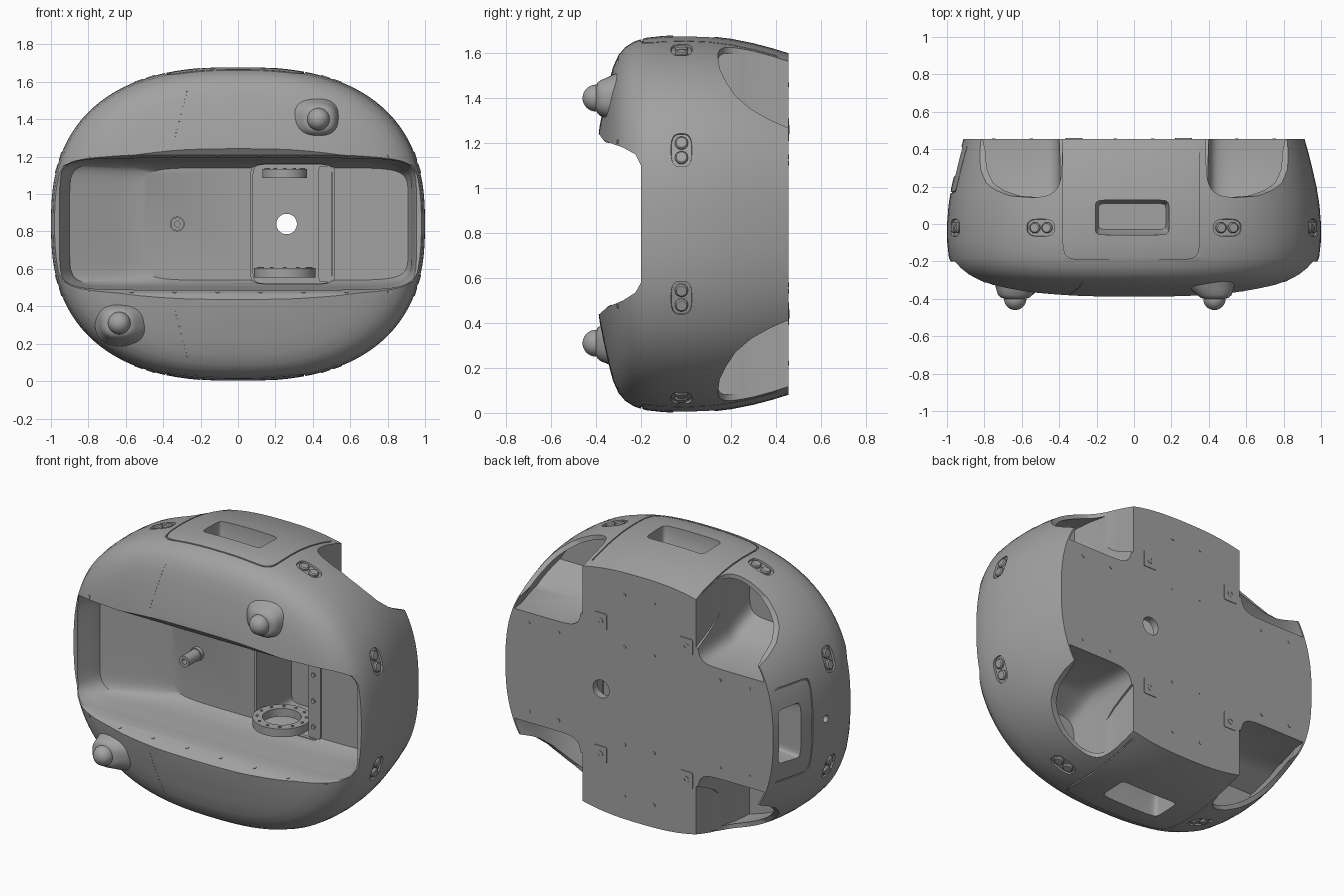
import bpy, bmesh, math
from mathutils import Matrix, Vector

if "Cube" in bpy.data.objects:
    bpy.data.objects.remove(bpy.data.objects["Cube"])

MID = 0.84
GREY = (0.36, 0.36, 0.36, 1)
mat = bpy.data.materials.new("shell grey")
mat.use_nodes = True
mat.diffuse_color = GREY
mat.node_tree.nodes["Principled BSDF"].inputs["Base Color"].default_value = GREY

FRONT = Matrix(((1, 0, 0, 0), (0, 0, 1, 0), (0, 1, 0, MID), (0, 0, 0, 1)))


def facing(loc, direction):
    q = Vector(direction).to_track_quat('Z', 'Y')
    return Matrix.Translation(loc) @ q.to_matrix().to_4x4()


def finish(name, bm):
    bmesh.ops.recalc_face_normals(bm, faces=bm.faces)
    me = bpy.data.meshes.new(name)
    bm.to_mesh(me)
    bm.free()
    me.materials.append(mat)
    ob = bpy.data.objects.new(name, me)
    bpy.context.collection.objects.link(ob)
    return ob


def smooth(ob, angle=32):
    bpy.ops.object.select_all(action='DESELECT')
    ob.select_set(True)
    bpy.context.view_layer.objects.active = ob
    bpy.ops.object.shade_smooth_by_angle(angle=math.radians(angle))
    return ob


def loft(name, rings, matrix=FRONT, n=2.0, seg=32, closed=False):
    """Rings are (depth, half u, half v, centre u, centre v)."""
    bm = bmesh.new()
    loops = []
    for d, hu, hv, *c in rings:
        cu, cv = c or (0, 0)
        loop = []
        for i in range(seg):
            a = math.tau * (i + 0.5) / seg
            u = math.copysign(abs(math.cos(a)) ** (2 / n), math.cos(a))
            v = math.copysign(abs(math.sin(a)) ** (2 / n), math.sin(a))
            loop.append(bm.verts.new(matrix @ Vector((cu + hu * u, cv + hv * v, d))))
        loops.append(loop)
    pairs = list(zip(loops, loops[1:]))
    if closed:
        pairs.append((loops[-1], loops[0]))
    else:
        bm.faces.new(loops[0])
        bm.faces.new(loops[-1])
    for a, b in pairs:
        for i in range(seg):
            j = (i + 1) % seg
            bm.faces.new((a[i], a[j], b[j], b[i]))
    return finish(name, bm)


def prism(name, points, x0, x1):
    """Extrude a y-z outline along x."""
    bm = bmesh.new()
    face = bm.faces.new([bm.verts.new((x0, y, z)) for y, z in points])
    new = bmesh.ops.extrude_face_region(bm, geom=[face])["geom"]
    verts = [g for g in new if isinstance(g, bmesh.types.BMVert)]
    bmesh.ops.translate(bm, verts=verts, vec=(x1 - x0, 0, 0))
    return finish(name, bm)


def cut(ob, cutter, operation='DIFFERENCE'):
    mod = ob.modifiers.new("cut", 'BOOLEAN')
    mod.operation, mod.solver, mod.object = operation, 'EXACT', cutter
    bpy.context.view_layer.objects.active = ob
    bpy.ops.object.modifier_apply(modifier=mod.name)
    bpy.data.objects.remove(cutter)
    return ob


def tube(name, matrix, r, inner, d0, d1, n=2.0):
    return smooth(loft(name, [(d0, r, r), (d1, r, r), (d1, inner, inner), (d0, inner, inner)],
                       matrix, n, closed=True))


# Rounded outer shell, also used shrunken for hollows and shallow seams
def body(name, back, inset=0):
    rings = [(back, .912, .76), (.38, .933, .783), (.3, .953, .804), (.2, .976, .824),
             (.1, .992, .836), (0, 1, .84), (-.1, .999, .837), (-.18, .99, .828),
             (-.23, .967, .812), (-.27, .928, .787), (-.3, .88, .752), (-.325, .82, .697),
             (-.345, .75, .62), (-.365, .67, .53), (-.385, .55, .43), (-.392, .42, .37)]
    return loft(name, [(y, a - inset, b - inset) for y, a, b in rings], n=2.5, seg=112)


def seam(matrix, hu, hv, cu, cv, d0, d1, w=0.007):
    frame = loft("seam", [(d0, hu, hv, cu, cv), (d1, hu, hv, cu, cv),
                          (d1, hu - w, hv - w, cu, cv), (d0, hu - w, hv - w, cu, cv)],
                 matrix, 12, 48, True)
    return cut(frame, body("seam_floor", .7, .008))


shell = body("outer_shell", .455)

# Front opening with sloping lips, then the tray
cut(shell, prism("front_notch", [(-.6, 1.26), (-.39, 1.245), (-.365, 1.21), (-.28, 1.18),
                                 (-.225, 1.15), (-.2, 1.1), (-.2, .58), (-.225, .535),
                                 (-.28, .5), (-.35, .47), (-.39, .435), (-.6, .42)], -1.2, 1.2))
cut(shell, loft("tray", [(-.5, .96, .352), (-.22, .96, .352), (-.17, .945, .345),
                         (-.12, .927, .34, .01, 0), (-.06, .915, .335, .015, 0),
                         (.03, .785, .322, .14, 0), (.075, .71, .30, .2, 0)], n=9, seg=64))
cut(shell, loft("instrument_bay", [(-.1, .215, .32, .292, 0), (.41, .215, .32, .292, 0)],
                n=14, seg=48))
cut(shell, loft("back_hole", [(.3, .055, .055, .26, 0), (.6, .055, .055, .26, 0)]))

# Wheel wells at the four back corners: a curved opening through the shell, hollow within
well = [(.14, .9), (.14, .76), (.15, .69), (.18, .63), (.22, .57), (.29, .51), (.37, .465),
        (.46, .425), (.6, .4), (.6, .9)]
for sx in (-1, 1):
    for sz in (-1, 1):
        opening = prism("well_opening", [(y, MID + sz * z) for y, z in well],
                        sx * .3, sx * 1.25)
        rounding = loft("well_rounding", [(-1, .5, .5, sx * .885, .64),
                                          (3, .5, .5, sx * .885, .64)],
                        Matrix.Identity(4), 9, 64)
        cut(shell, cut(opening, rounding, 'INTERSECT'))
        hollow = loft("well_hollow", [(-.03, .45, .45, sx * .86, sz * .9),
                                      (.1, .45, .5, sx * .85, sz * .88),
                                      (.16, .45, .5, sx * .845, sz * .845),
                                      (.6, .45, .5, sx * .845, sz * .835)], n=11, seg=64)
        cut(shell, cut(hollow, body("hollow_limit", .7, .025), 'INTERSECT'))

# Panels and grips, top and bottom
for s in (-1, 1):
    lid = Matrix.Translation((0, 0, MID)) @ Matrix.Diagonal((1, 1, s, 1))
    cut(shell, seam(lid, .375, .4, -.015, .2, .7, 1))
    cut(shell, loft("grip", [(.7, .18, .07, -.01, .04), (.76, .195, .092, -.01, .035),
                             (1, .2, .095, -.01, .035)], lid, 10, 48))

# Side panel and socket on one side
side = facing((0, 0, MID), (-1, 0, 0))
u = 1 if (side @ Vector((1, 0, 0))).y > 0 else -1
cut(shell, seam(side, .135, .29, u * .3, 0, .86, 1.1))
cut(shell, loft("socket", [(.82, .07, .15, u * .34, 0), (1.1, .09, .19, u * .33, 0)],
                side, 10, 40))
cut(shell, loft("side_hole", [(.9, .022, .022, u * .06, 0), (1.1, .022, .022, u * .06, 0)], side))

# Oval sensor pairs round the rim
for sx in (-1, 1):
    for sz in (-1, 1):
        for x, z in ((.96, .33), (.5, .777)):
            normal = Vector((sx * x ** 1.5, 0, sz * (z / MID) ** 1.5 / MID)).normalized()
            m = facing((sx * x, -.02, MID + sz * z), normal)
            cut(shell, loft("sensor_recess", [(-.014, .045, .076), (.05, .052, .083)], m, 3, 40))
            for k in (-1, 1):
                b = m @ Matrix.Translation((0, k * .034, 0))
                smooth(loft("sensor_button", [(-.02, .029, .029), (-.004, .029, .029),
                                              (.002, .023, .023)], b, seg=24))
smooth(shell)

# Front lamps on soft mounds
for x, z, drift in ((.43, 1.4, -.02), (-.635, .31, .02)):
    m = facing((x, 0, z), (0, -1, 0))
    smooth(loft("lamp_mound", [(.27, .15, .125, drift, 0), (.325, .128, .105, drift, 0),
                               (.355, .11, .09, drift / 2, 0), (.38, .092, .08),
                               (.395, .074, .067), (.4, .055, .055)], m, 2.5, 40), 60)
    smooth(loft("lamp_dome", [(.4 + .06 * math.sin(t * .157), .06 * math.cos(t * .157),
                               .06 * math.cos(t * .157)) for t in range(10)], m))

# Post in the tray
post = facing((-.325, 0, MID), (0, -1, 0))
tube("tray_post", post, .034, .016, -.09, .06)
tube("post_collar", post, .04, .03, -.09, -.05)

# Instrument bay rings, bracket and rim
for z, r in ((.555, .165), (1.085, .12)):
    tube("bay_ring", Matrix.Translation((.25, .07, z)), r, r * .66, 0, .05)
    for i in range(12):
        a = math.tau * i / 12
        p = (.25 + r * .84 * math.cos(a), .07 + r * .84 * math.sin(a), z)
        loft("ring_bolt", [(0, .009, .009), (.054, .009, .009)], Matrix.Translation(p), seg=10)
loft("bay_bracket", [(.07, .035, .31, .465, 0), (.09, .035, .31, .465, 0)], n=14)
for z in (-.24, -.08, .08, .24):
    loft("bracket_bolt", [(.062, .013, .013, .465, z), (.08, .013, .013, .465, z)], seg=12)
smooth(loft("bay_rim", [(.065, .226, .33, .292, 0), (.065, .212, .316, .292, 0),
                        (.09, .212, .316, .292, 0), (.09, .226, .33, .292, 0)],
            n=14, seg=48, closed=True))

# Mounting plates and screws on the back
for x in (.265, -.32):
    for z in (-.4, .42):
        loft("back_mount", [(.45, .045, .05, x, z), (.459, .045, .05, x, z)], n=14)
        tube("mount_screw", FRONT @ Matrix.Translation((x, z, 0)), .02, .01, .45, .461)
for x in (-.75, -.55, -.1, .1, .55, .75):
    for z in (-.27, .27) if abs(x) > .4 else (-.62, -.3, .3, .62):
        loft("back_screw", [(.45, .01, .01, x, z), (.458, .01, .01, x, z)], seg=10)


# Small studs laid on the front surface
def stud(name, x, z, r):
    hit, p, normal, _ = shell.ray_cast(Vector((x, -1, z)), Vector((0, 1, 0)))
    if hit:
        loft(name, [(-.006, r, r), (.003, r, r)], facing(p, normal), seg=8)


for i in range(14):
    stud("upper_stud", -.34 + .005 * i, 1.29 + .02 * i, .004)
    stud("lower_stud", -.34 + .005 * i, .39 - .02 * i, .004)
for i in range(8):
    stud("upper_lip_screw", -.8 + .23 * i, 1.205, .011)
    stud("lower_lip_screw", -.8 + .23 * i, .475, .011)
